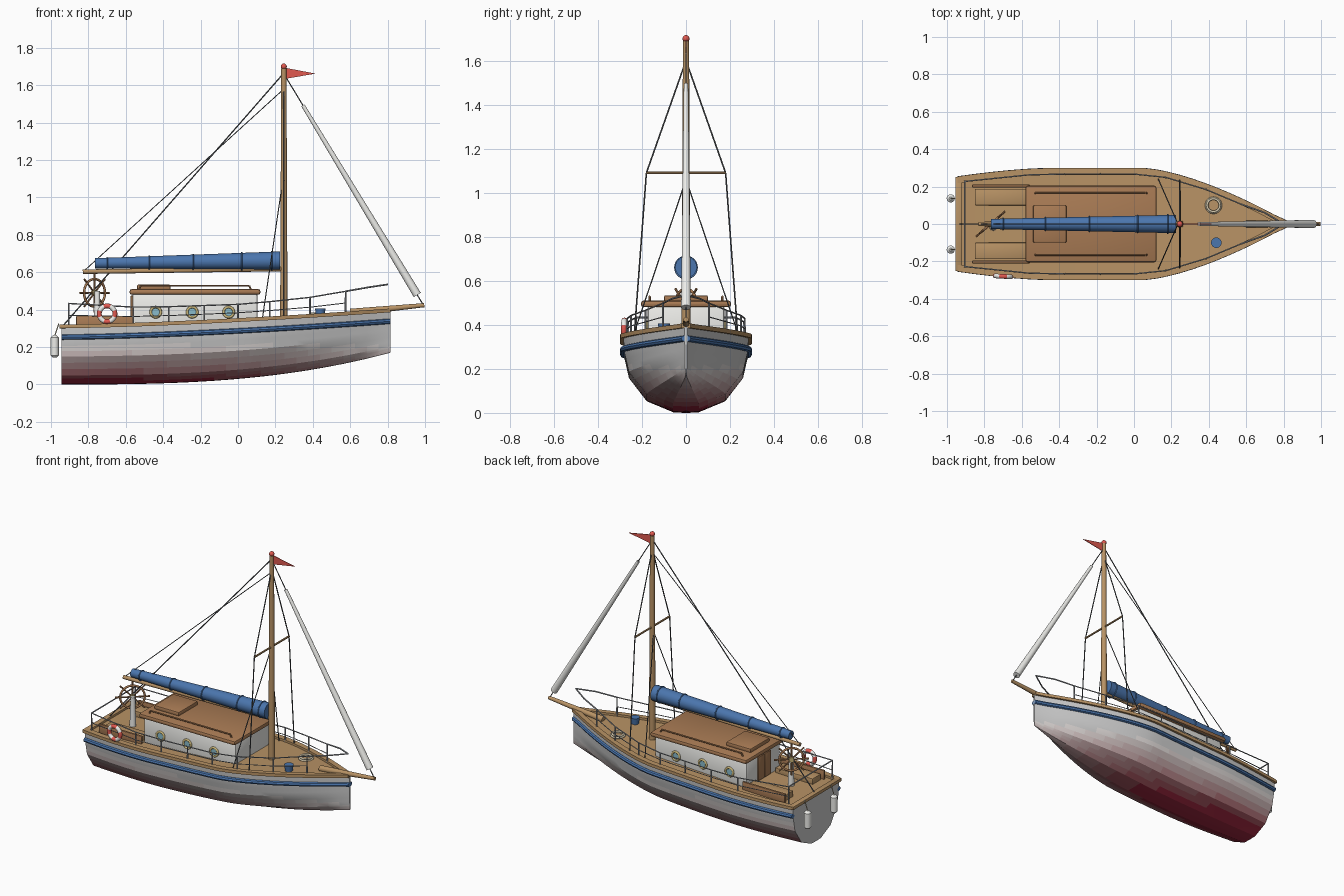
import bpy, bmesh, math
from mathutils import Vector, Matrix

if "Cube" in bpy.data.objects:
    bpy.data.objects.remove(bpy.data.objects["Cube"])

def mat(name, *c):
    m = bpy.data.materials.new(name)
    m.diffuse_color = (*c, 1)
    m.use_nodes = True
    m.node_tree.nodes["Principled BSDF"].inputs["Base Color"].default_value = m.diffuse_color
    return m

WOOD = mat("wood", .48, .29, .13)
DARK = mat("dark_wood", .40, .20, .09)
WHITE = mat("white", .85, .85, .82)
BLUE = mat("blue", .07, .18, .42)
RED = mat("red", .75, .1, .08)
BRASS = mat("brass", .6, .48, .2)
GLASS = mat("glass", .25, .5, .6)
WIRE = mat("wire", .12, .13, .14)
STEEL = mat("steel", .35, .37, .4)
ROPE = mat("rope", .7, .62, .45)

def finish(bm, name, mats, angle=35):
    bmesh.ops.recalc_face_normals(bm, faces=bm.faces)
    me = bpy.data.meshes.new(name)
    bm.to_mesh(me)
    bm.free()
    for m in mats:
        me.materials.append(m)
    me.shade_smooth()
    me.set_sharp_from_angle(angle=math.radians(angle))
    ob = bpy.data.objects.new(name, me)
    bpy.context.collection.objects.link(ob)
    return ob

def box(name, lo, hi, m, bevel=.004):
    bm = bmesh.new()
    lo, hi = Vector(lo), Vector(hi)
    bmesh.ops.create_cube(bm, size=1, matrix=Matrix.Translation((lo + hi) / 2) @ Matrix.Diagonal((*(hi - lo), 1)))
    if bevel:
        bmesh.ops.bevel(bm, geom=bm.edges[:], offset=bevel, segments=2, profile=.5, affect='EDGES')
    return finish(bm, name, [m])

def rod(name, p, q, r1, r2, m, n=16):
    p, q = Vector(p), Vector(q)
    bm = bmesh.new()
    rot = (q - p).to_track_quat('Z', 'Y').to_matrix().to_4x4()
    bmesh.ops.create_cone(bm, cap_ends=True, segments=n, radius1=r1, radius2=r2, depth=(q - p).length,
                          matrix=Matrix.Translation((p + q) / 2) @ rot)
    return finish(bm, name, [m])

def path(name, pts, r, m):
    for i in range(len(pts) - 1):
        rod(f"{name}_{i}", pts[i], pts[i + 1], r, r, m, 8)

def torus(name, loc, R, r, m, rot=(0, 0, 0), n=32):
    bpy.ops.mesh.primitive_torus_add(major_radius=R, minor_radius=r, major_segments=n, minor_segments=10,
                                     location=loc, rotation=rot)
    ob = bpy.context.object
    ob.name = name
    ob.data.materials.append(m)
    ob.data.shade_smooth()
    return ob

# hull lines
X0, X1 = -.945, .815
XS = [X0 + (X1 - X0) * i / 28 for i in range(29)]
def beam(x):
    if x < -.45:
        return .285 - .045 * ((-.45 - x) / .495) ** 1.6
    return .285 if x < .05 else max(.006, .285 * (1 - ((x - .05) / (X1 - .05)) ** 1.5))
def along(x): return max(0, (x - X0) / (X1 - X0))
def sheer(x): return .305 + .085 * along(x) ** 1.5
def keel(x): return .17 * along(x) ** 2.8

# hull: chined sections lofted, painted in a red-to-grey fade
SEC = [(0, 0), (.21, .005), (.63, .16), (.91, .49), (.98, .77), (1, 1)]
half = [SEC[0]]
for a, b in zip(SEC, SEC[1:]):
    half += [(a[0] + (b[0] - a[0]) * k / 3, a[1] + (b[1] - a[1]) * k / 3) for k in (1, 2, 3)]
section = [(-y, z) for y, z in half[:0:-1]] + half
N = 10
fade = [mat(f"hull_{i}", .34 + .42 * i / N, .02 + .73 * i / N, .05 + .68 * i / N) for i in range(N + 1)]
bm = bmesh.new()
rings = [[bm.verts.new((x, y * beam(x), keel(x) + z * (sheer(x) - keel(x)))) for y, z in section] for x in XS]
for a, b in zip(rings, rings[1:]):
    for i in range(len(section) - 1):
        f = bm.faces.new((a[i], a[i + 1], b[i + 1], b[i]))
        f.material_index = max(0, min(N, round((f.calc_center_median().z - .02) / .2 * N)))
for r in (rings[0], rings[-1]):
    bm.faces.new(r).material_index = N
finish(bm, "hull", fade, 20)

# deck
bm = bmesh.new()
rows = [[bm.verts.new((x, s * beam(x), sheer(x) + .002)) for s in (-1, 1)] for x in XS]
for a, b in zip(rows, rows[1:]):
    bm.faces.new((a[0], b[0], b[1], a[1]))
finish(bm, "deck", [WOOD])

# cap rails and rubbing strakes follow the sheer
def strake(name, profile, side, m):
    bm = bmesh.new()
    rr = [[bm.verts.new((x, side * max(0, beam(x) + dy), sheer(x) + dz)) for dy, dz in profile] for x in XS]
    n = len(profile)
    for a, b in zip(rr, rr[1:]):
        for i in range(n):
            bm.faces.new((a[i], a[(i + 1) % n], b[(i + 1) % n], b[i]))
    bm.faces.new(rr[0])
    bm.faces.new(rr[-1])
    finish(bm, name, [m])

cap = [(-.022, -.004), (.014, -.004), (.014, .016), (-.022, .016)]
rub = [(-.001 + .016 * math.cos(k * math.pi / 4), -.052 + .014 * math.sin(k * math.pi / 4)) for k in range(8)]
for s in (-1, 1):
    strake("cap_rail", cap, s, WOOD)
    strake("rub_strake", rub, s, BLUE)
box("stern_rail", (-.955, -.252, .3), (-.92, .252, .321), WOOD, .003)

# cabin
box("cabin", (-.565, -.175, .29), (.105, .175, .49), WHITE, .015)
box("cabin_roof", (-.58, -.205, .48), (.12, .205, .51), DARK, .012)
box("roof_hatch", (-.54, -.1, .505), (-.36, .1, .534), DARK, .008)
for s in (-1, 1):
    box("door_leaf", (-.574, min(s * .003, s * .065), .32), (-.56, max(s * .003, s * .065), .475), DARK, .003)
    path("roof_handrail", [(-.53, s * .165, .505), (-.52, s * .165, .528), (.06, s * .165, .528), (.07, s * .165, .505)], .005, DARK)
    for x in (-.44, -.245, -.05):
        torus("porthole_ring", (x, s * .177, .387), .027, .007, BRASS, (math.pi / 2, 0, 0), 24)
        rod("porthole_glass", (x, s * .17, .387), (x, s * .179, .387), .026, .026, GLASS, 24)
    # cockpit benches and coamings
    box("bench", (-.85, min(s * .1, s * .187), .3), (-.577, max(s * .1, s * .187), .345), WOOD)
    box("coaming", (-.865, min(s * .196, s * .21), .3), (-.555, max(s * .196, s * .21), .366), DARK, .003)

# steering wheel, turned about the vertical
C = Vector((-.767, 0, .49))
ang = math.radians(41)
u = Vector((math.cos(ang), math.sin(ang), 0))
torus("wheel_rim", C, .074, .0065, DARK, (math.pi / 2, 0, ang))
nrm = Vector((math.sin(ang), -math.cos(ang), 0))
rod("wheel_hub", C - nrm * .012, C + nrm * .012, .016, .016, BRASS)
for k in range(8):
    a = k * math.pi / 4
    rod("wheel_spoke", C, C + (u * math.cos(a) + Vector((0, 0, 1)) * math.sin(a)) * .104, .0045, .0055, DARK, 8)
P = C + nrm * .022
rod("wheel_pedestal", (P.x, P.y, .31), (P.x, P.y, .5), .02, .014, WHITE)

# mast, truck, pennant, spreaders, boom, bowsprit
MX = .245
rod("mast", (MX, 0, .33), (MX, 0, 1.69), .02, .014, WOOD, 20)
bm = bmesh.new()
bmesh.ops.create_uvsphere(bm, u_segments=16, v_segments=10, radius=.016, matrix=Matrix.Translation((MX, 0, 1.7)))
finish(bm, "mast_truck", [RED], 60)
bm = bmesh.new()
tri = [[bm.verts.new((x, y, z)) for x, z in ((.258, 1.692), (.258, 1.635), (.415, 1.662))] for y in (-.002, .002)]
bm.faces.new(tri[0])
bm.faces.new(tri[1])
for i in range(3):
    j = (i + 1) % 3
    bm.faces.new((tri[0][i], tri[0][j], tri[1][j], tri[1][i]))
finish(bm, "pennant", [RED])
rod("spreader", (MX, -.18, 1.09), (MX, .18, 1.09), .006, .006, WOOD, 10)
rod("boom", (-.83, 0, .603), (MX, 0, .618), .012, .013, WOOD)
rod("bowsprit", (.6, 0, .385), (.996, 0, .424), .02, .011, WOOD)

# sail cover with ties, furled headsail
rod("sail_cover", (-.765, 0, .648), (.225, 0, .662), .027, .049, BLUE, 24)
for x in (-.7, -.475, -.24, .02, .18):
    t = (x + .765) / .99
    torus("sail_tie", (x, 0, .647 + .014 * t), .029 + .022 * t, .004, BLUE, (0, math.pi / 2, 0), 24)
top, tack = Vector((.255, 0, 1.645)), Vector((.988, 0, .43))
rod("furled_headsail", top.lerp(tack, .125), top.lerp(tack, .96), .01, .022, WHITE)

# standing rigging
path("forestay", [top, tack], .003, WIRE)
path("backstay", [(MX, 0, 1.665), (-.935, 0, .315)], .0035, WIRE)
path("topping_lift", [(MX, 0, 1.58), (-.82, 0, .61)], .0025, WIRE)
for s in (-1, 1):
    path("upper_shroud", [(MX, 0, 1.6), (MX, s * .18, 1.09), (MX, s * .235, .355)], .0035, WIRE)
    path("lower_shroud", [(MX - .01, 0, 1.06), (.13, s * .24, .35)], .003, WIRE)

# guard rails, pulpit and stern pushpit
tops = {}
for s in (-1, 1):
    def pt(x, h): return (x, s * (beam(x) - .018), sheer(x) + h)
    posts = [-.905, -.56, -.37, -.18, .0, .17, .385, .575]
    hs = [.128, .1, .095, .093, .09, .095, .105, .125]
    for x, h in zip(posts, hs):
        rod("stanchion", pt(x, 0), pt(x, h), .005, .004, STEEL, 8)
    path("guard_wire", [pt(x, h) for x, h in zip(posts, hs)], .0035, STEEL)
    path("lower_wire", [pt(x, h * .5) for x, h in zip(posts, hs)], .0025, STEEL)
    path("pulpit", [pt(.575, .125), (.7, s * .06, .52), (.8, 0, .535)], .0045, STEEL)
    tops[s] = pt(-.905, .128)
    # fenders hung on the transom
    y = s * .137
    rod("fender", (-.98, y, .155), (-.98, y, .25), .022, .022, WHITE)
    rod("fender_base", (-.98, y, .145), (-.98, y, .155), .012, .022, WHITE)
    rod("fender_top", (-.98, y, .25), (-.98, y, .264), .022, .008, WHITE)
    path("fender_rope", [(-.98, y, .26), (-.958, y, .325)], .003, ROPE)
path("pushpit", [tops[-1], tops[1]], .004, STEEL)

# lifebuoy in red and white quarters
buoy = torus("lifebuoy", (-.7, -.28, .378), .042, .013, WHITE, (math.pi / 2, 0, -.06), 48)
buoy.data.materials.append(RED)
for f in buoy.data.polygons:
    a = math.atan2(f.center.y, f.center.x) + math.pi / 8
    f.material_index = int(a % (math.pi / 2) < math.pi / 4)

# foredeck rope coil and bucket
for k in range(2):
    torus("rope_coil", (.425, .1, .368 + .01 * k), .04 - .006 * k, .006, ROPE)
rod("bucket", (.44, -.1, .36), (.44, -.1, .407), .022, .028, BLUE, 20)
